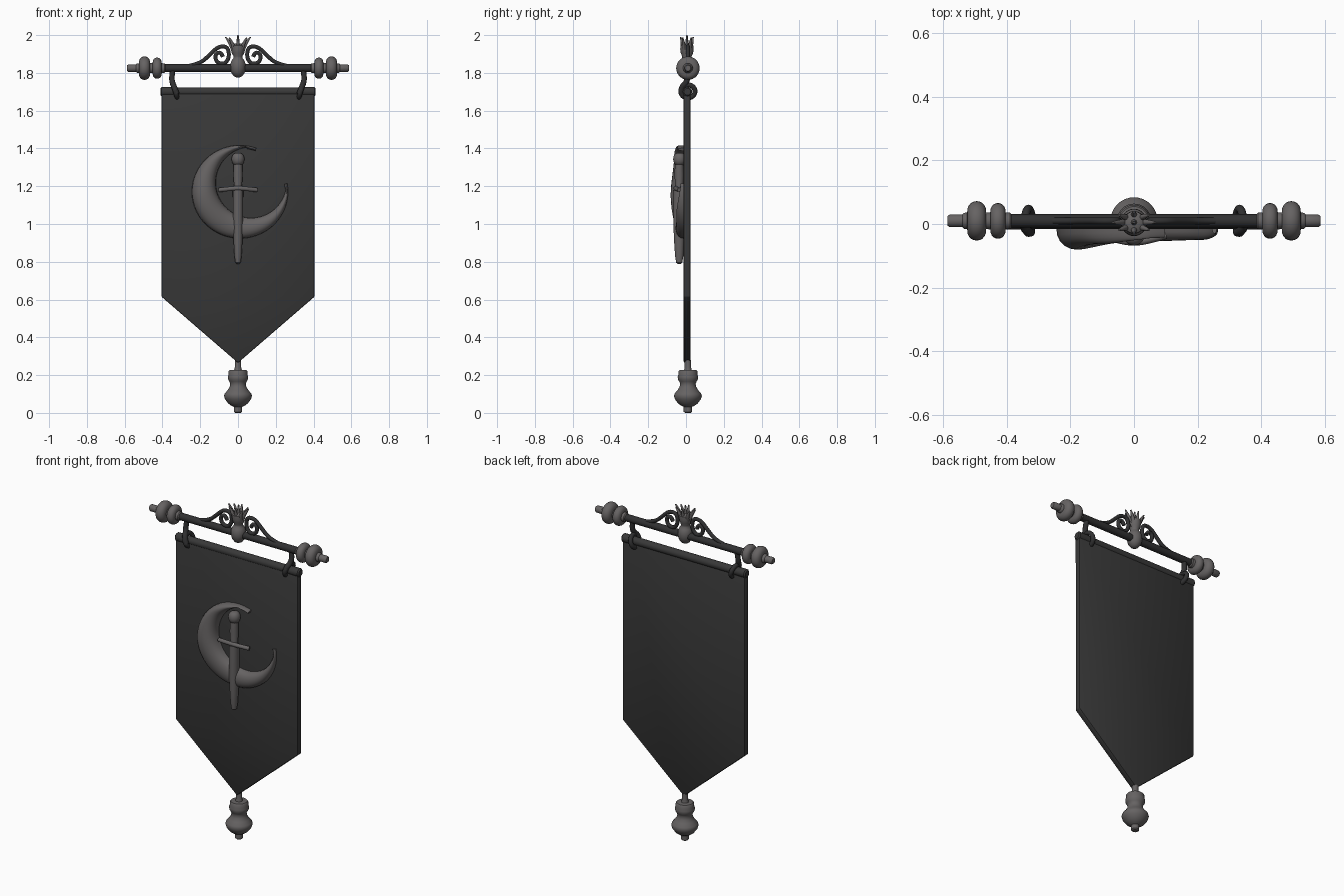
import bpy, bmesh, math
from mathutils import Vector, Matrix

if "Cube" in bpy.data.objects:
    bpy.data.objects.remove(bpy.data.objects["Cube"])


def material(name, rgb):
    m = bpy.data.materials.new(name)
    m.diffuse_color = (*rgb, 1)
    m.use_nodes = True
    m.node_tree.nodes["Principled BSDF"].inputs["Base Color"].default_value = m.diffuse_color
    return m


CLOTH = material("dark cloth", (0.04, 0.04, 0.04))
IRON = material("dark iron", (0.03, 0.03, 0.031))
PEWTER = material("grey pewter", (0.132, 0.124, 0.124))


def finish(bm, name, mat, angle=40):
    bmesh.ops.recalc_face_normals(bm, faces=bm.faces)
    me = bpy.data.meshes.new(name)
    bm.to_mesh(me)
    bm.free()
    ob = bpy.data.objects.new(name, me)
    bpy.context.collection.objects.link(ob)
    me.materials.append(mat)
    select(ob)
    bpy.ops.object.shade_smooth_by_angle(angle=math.radians(angle))
    return ob


def select(ob):
    bpy.ops.object.select_all(action='DESELECT')
    ob.select_set(True)
    bpy.context.view_layer.objects.active = ob


def lathe(name, profile, mat, loc, axis='Z', n=32, sy=1.0, angle=40):
    """Turned part from (radius, height) pairs along Z or +X / -X."""
    rot = {'Z': Matrix(), 'X': Matrix.Rotation(math.pi / 2, 4, 'Y'),
           '-X': Matrix.Rotation(-math.pi / 2, 4, 'Y')}[axis]
    bm = bmesh.new()
    rings = []
    for r, h in profile:
        rings.append([bm.verts.new(Vector(loc) + rot @ Vector((
            r * math.cos(2 * math.pi * i / n),
            r * sy * math.sin(2 * math.pi * i / n), h))) for i in range(n)])
    for a, b in zip(rings, rings[1:]):
        for i in range(n):
            j = (i + 1) % n
            bm.faces.new((a[i], a[j], b[j], b[i]))
    bm.faces.new(rings[0])
    bm.faces.new(rings[-1])
    return finish(bm, name, mat, angle)


def tube(name, pts, radius, mat, taper=None, cyclic=False):
    """Smooth bent bar through control points."""
    cu = bpy.data.curves.new(name, 'CURVE')
    cu.dimensions = '3D'
    cu.bevel_depth = radius
    cu.bevel_resolution = 3
    cu.resolution_u = 6
    cu.use_fill_caps = True
    sp = cu.splines.new('NURBS')
    sp.points.add(len(pts) - 1)
    for i, p in enumerate(pts):
        sp.points[i].co = (*p, 1)
        sp.points[i].radius = taper[i] if taper else 1
    sp.order_u = 3
    sp.use_endpoint_u = not cyclic
    sp.use_cyclic_u = cyclic
    ob = bpy.data.objects.new(name, cu)
    bpy.context.collection.objects.link(ob)
    cu.materials.append(mat)
    select(ob)
    bpy.ops.object.convert(target='MESH')
    bpy.ops.object.shade_smooth_by_angle(angle=math.radians(50))
    return ob


def bulge(r0, r1, h, half, steps=10):
    """Rounded bead profile between heights h-half and h+half."""
    return [(r0 + (r1 - r0) * math.sin(math.pi * i / steps) ** 0.8,
             h - half * math.cos(math.pi * i / steps)) for i in range(steps + 1)]


Y = 0.01      # depth of the rod
ROD_Z = 1.825

# Cloth panel with a pointed lower edge
bm = bmesh.new()
outline = [(-0.405, 1.715), (-0.405, 0.615), (0, 0.265), (0.405, 0.615), (0.405, 1.715)]
face = bm.faces.new([bm.verts.new((x, -0.013, z)) for x, z in outline])
ext = bmesh.ops.extrude_face_region(bm, geom=[face])
bmesh.ops.translate(bm, vec=(0, 0.036, 0),
                    verts=[v for v in ext['geom'] if isinstance(v, bmesh.types.BMVert)])
bmesh.ops.bevel(bm, geom=bm.edges[:], offset=0.006, segments=2, affect='EDGES', profile=0.5)
finish(bm, "banner_cloth", CLOTH, 30)

# Rolled top hem of the cloth
lathe("top_hem", [(0.018, -0.411), (0.025, -0.404), (0.025, -0.37), (0.023, -0.3),
                  (0.023, 0.3), (0.025, 0.37), (0.025, 0.404), (0.018, 0.411)],
      CLOTH, (0, 0.007, 1.7), 'X', 20)

# Horizontal rod
lathe("rod", [(0.021, -0.4), (0.021, 0.4)], IRON, (0, Y, ROD_Z), 'X', 20)

for s, side in ((1, "right"), (-1, "left")):
    # Beaded rod end
    prof = ([(0.021, 0.385), (0.026, 0.39), (0.026, 0.4)] + bulge(0.027, 0.056, 0.428, 0.024)
            + bulge(0.026, 0.062, 0.495, 0.03)
            + [(0.025, 0.535), (0.02, 0.54), (0.02, 0.58), (0.015, 0.587)])
    lathe(side + "_rod_end", prof, PEWTER, (0, Y, ROD_Z), 'X' if s > 0 else '-X', 28)

    # Iron scroll on top of the rod
    scroll = [(0.255, 1.838), (0.2, 1.85), (0.15, 1.895), (0.105, 1.94), (0.055, 1.94),
              (0.045, 1.885), (0.07, 1.845), (0.115, 1.855), (0.122, 1.9),
              (0.09, 1.912), (0.08, 1.885)]
    tube(side + "_scroll", [(s * x, Y, z) for x, z in scroll], 0.011, IRON)

    # Hanger strap and the ring gripping the hem
    tube(side + "_hanger", [(s * 0.343, Y, 1.825), (s * 0.352, Y, 1.78),
                            (s * 0.347, Y - 0.01, 1.745), (s * 0.337, Y - 0.035, 1.725),
                            (s * 0.325, Y - 0.035, 1.69)], 0.015, IRON)
    ring = []
    for i in range(12):
        a = 2 * math.pi * i / 12
        z = 0.036 * math.sin(a)
        ring.append((s * (0.332 + 0.3 * z), 0.01 + 0.039 * math.cos(a), 1.702 + z))
    tube(side + "_hanger_ring", ring, 0.013, IRON, cyclic=True)

# Central egg-shaped boss with a stem
lathe("centre_boss", [(0.006, 1.775), (0.022, 1.782), (0.035, 1.8), (0.041, 1.825),
                      (0.04, 1.85), (0.032, 1.868), (0.024, 1.878), (0.024, 1.888),
                      (0.031, 1.905), (0.034, 1.925), (0.033, 1.945), (0.02, 1.955)],
      PEWTER, (0, Y - 0.005, 0), n=28, sy=1.05)

# Flared crown of leaves
for i in range(9):
    a = 2 * math.pi * i / 8
    cx, cy = (math.cos(a), math.sin(a)) if i < 8 else (0, 0)
    top = 2.0 if i == 8 else 1.99 - 0.004 * (i % 2)
    tube("crown_leaf_%d" % (i + 1),
         [(0.02 * cx, Y - 0.005 + 0.015 * cy, 1.9),
          (0.03 * cx, Y - 0.005 + 0.022 * cy, 1.945),
          (0.066 * cx, Y - 0.005 + 0.033 * cy, top)],
         0.012, PEWTER, taper=(1, 1, 0.3))

# Turned drop finial below the point
lathe("drop_finial", [(0.015, 0), (0.022, 0.006), (0.022, 0.032), (0.035, 0.038),
                      (0.052, 0.05), (0.069, 0.073), (0.074, 0.09), (0.07, 0.103),
                      (0.055, 0.12), (0.044, 0.138), (0.041, 0.155), (0.046, 0.166),
                      (0.053, 0.178), (0.054, 0.192), (0.05, 0.204), (0.05, 0.22),
                      (0.045, 0.226), (0.02, 0.228), (0.017, 0.24), (0.017, 0.28)],
      PEWTER, (0, 0.01, 0), n=32)

# Raised crescent: cross-sections between an outer and an inner arc
depths = [(0, 0.035), (0.2, 0.055), (0.4, 0.073), (0.65, 0.047), (0.85, 0.042), (1, 0.022)]


def depth_at(u):
    for (a, p), (b, q) in zip(depths, depths[1:]):
        if u <= b:
            f = (u - a) / (b - a)
            f = f * f * (3 - 2 * f)
            return p + (q - p) * f
    return depths[-1][1]


bm = bmesh.new()
rows, N, K = [], 56, 10
for i in range(N + 1):
    u = i / N
    ao = math.radians(70 + 300.4 * u)
    ai = math.radians(82 + 276.5 * u)
    outer = Vector((0.01 + 0.255 * math.cos(ao), 0, 1.17 + 0.247 * math.sin(ao)))
    inner = Vector((0.07 + 0.187 * math.cos(ai), 0, 1.22 + 0.187 * math.sin(ai)))
    gap = outer - inner
    if gap.length < 0.016:      # keep the tips blunt
        out = Vector((math.cos(ao), 0, math.sin(ao)))
        inner = outer - out * 0.016
    row = []
    for k in range(K + 1):
        t = math.pi * k / K
        p = outer.lerp(inner, 0.5 - 0.5 * math.cos(t))
        p.y = -0.008 - depth_at(u) * math.sin(t) ** 0.8
        row.append(bm.verts.new(p))
    rows.append(row)
for a, b in zip(rows, rows[1:]):
    for k in range(K + 1):
        j = (k + 1) % (K + 1)
        bm.faces.new((a[k], a[j], b[j], b[k]))
bm.faces.new(rows[0])
bm.faces.new(rows[-1])
finish(bm, "crescent", PEWTER, 50)

# Sword over the crescent
lathe("sword_blade", [(0.004, 0.787), (0.014, 0.795), (0.019, 0.83), (0.023, 0.9),
                      (0.027, 1.0), (0.028, 1.18)], PEWTER, (0, -0.036, 0),
      n=16, sy=1.15)
lathe("sword_grip", [(0.024, 1.17), (0.021, 1.2), (0.025, 1.26), (0.022, 1.325)],
      PEWTER, (0, -0.036, 0), n=16)
lathe("sword_pommel", bulge(0.004, 0.034, 1.343, 0.034), PEWTER, (0, -0.034, 0), n=20)
tube("sword_guard", [(-0.1, -0.035, 1.18), (-0.05, -0.05, 1.186), (0, -0.058, 1.19),
                     (0.05, -0.05, 1.186), (0.1, -0.035, 1.18)], 0.012, PEWTER)
